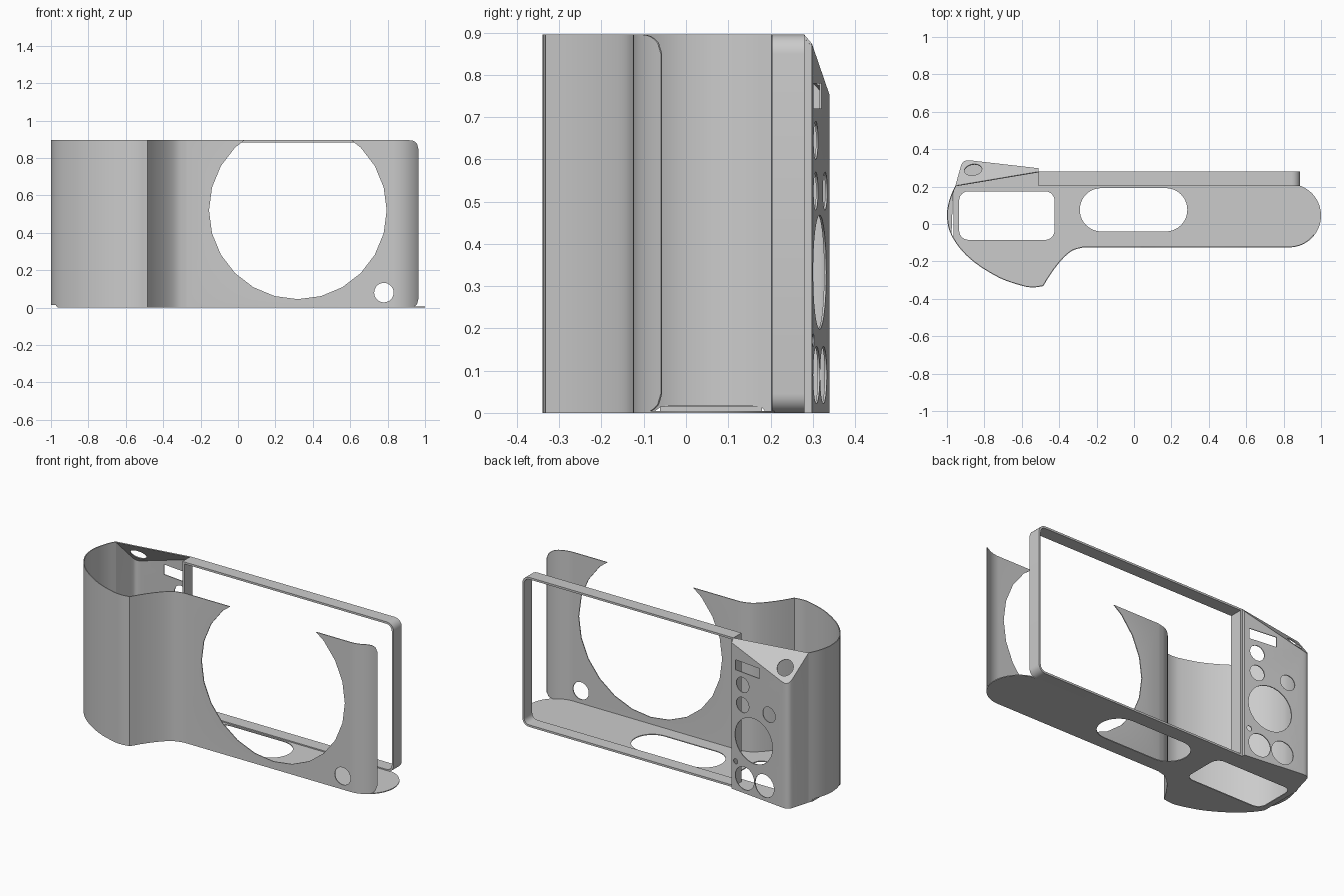
import bpy, bmesh, math
from mathutils import Vector

if "Cube" in bpy.data.objects:
    bpy.data.objects.remove(bpy.data.objects["Cube"])

H = 0.895      # body height
T = 0.005      # sheet thickness


def finish(name, bm, thick=T, cutters=()):
    mesh = bpy.data.meshes.new(name)
    bm.to_mesh(mesh)
    bm.free()
    ob = bpy.data.objects.new(name, mesh)
    bpy.context.collection.objects.link(ob)
    bpy.ops.object.select_all(action='DESELECT')
    bpy.context.view_layer.objects.active = ob
    ob.select_set(True)
    if thick:
        sol = ob.modifiers.new("thickness", 'SOLIDIFY')
        sol.thickness, sol.offset, sol.use_even_offset = thick, -1, True
        bpy.ops.object.modifier_apply(modifier=sol.name)
    for c in cutters:
        b = ob.modifiers.new("cut", 'BOOLEAN')
        b.object, b.operation, b.solver = c, 'DIFFERENCE', 'EXACT'
        bpy.ops.object.modifier_apply(modifier=b.name)
    for c in cutters:
        bpy.data.objects.remove(c)
    if thick:
        bpy.ops.object.shade_smooth_by_angle(angle=math.radians(25))
    return ob


def shell(name, low, high, closed=False, thick=T, cutters=()):
    """Sheet spanned between two rows of points."""
    bm = bmesh.new()
    a = [bm.verts.new(p) for p in low]
    b = [bm.verts.new(p) for p in high]
    n = len(a)
    for i in range(n if closed else n - 1):
        j = (i + 1) % n
        bm.faces.new((a[i], a[j], b[j], b[i]))
    return finish(name, bm, thick, cutters)


def plate(name, pts, thick=T, cutters=()):
    """Flat sheet from a counter-clockwise outline."""
    bm = bmesh.new()
    bm.faces.new([bm.verts.new(p) for p in pts])
    return finish(name, bm, thick, cutters)


def prism(pts, offset):
    """Cutter: outline pushed along the offset vector."""
    bm = bmesh.new()
    f = bm.faces.new([bm.verts.new(p) for p in pts])
    new = bmesh.ops.extrude_face_region(bm, geom=[f])["geom"]
    bmesh.ops.translate(bm, vec=offset, verts=[v for v in new if isinstance(v, bmesh.types.BMVert)])
    bmesh.ops.recalc_face_normals(bm, faces=bm.faces)
    ob = finish("cutter", bm, 0)
    ob.hide_render = True
    return ob


def arc(cx, cy, r, a0, a1, n):
    return [(cx + r * math.cos(math.radians(a0 + (a1 - a0) * i / n)),
             cy + r * math.sin(math.radians(a0 + (a1 - a0) * i / n))) for i in range(n + 1)]


def round_rect(x0, x1, y0, y1, r, n=6):
    return (arc(x1 - r, y0 + r, r, -90, 0, n) + arc(x1 - r, y1 - r, r, 0, 90, n)
            + arc(x0 + r, y1 - r, r, 90, 180, n) + arc(x0 + r, y0 + r, r, 180, 270, n))


def spline(pts, n=4):
    """Smooth curve through the points."""
    p = [Vector(q) for q in pts]
    p = [2 * p[0] - p[1]] + p + [2 * p[-1] - p[-2]]
    out = []
    for i in range(1, len(p) - 2):
        a, b, c, d = p[i - 1:i + 3]
        for k in range(n):
            t = k / n
            out.append(tuple(0.5 * (2 * b + (c - a) * t + (2 * a - 5 * b + 4 * c - d) * t * t
                                    + (3 * b - a - 3 * c + d) * t ** 3)))
    return out + [tuple(pts[-1])]


def circle_y(x, z, r, n=32, y0=-0.2, depth=0.15):
    return prism([(u, y0, v) for u, v in arc(x, z, r, 0, 360, n)[:-1]], (0, depth, 0))


# Body outline seen from above: left side, grip, finger recess, right end
side = spline([(-0.955, 0.205), (-0.978, 0.155), (-0.994, 0.1), (-1, 0.04), (-0.985, -0.04),
               (-0.935, -0.125), (-0.85, -0.208), (-0.72, -0.288), (-0.6, -0.33),
               (-0.54, -0.339), (-0.485, -0.332)])
recess = spline([(-0.485, -0.332), (-0.44, -0.26), (-0.385, -0.19), (-0.33, -0.143), (-0.27, -0.125)])
grip = side + recess[1:]
end_c = (0.83, 0.045, 0.17)

# Front skin with lens opening, lamp hole and rounded right corners
skin = grip + arc(*end_c, -90, -38, 16)
y_end, r = skin[-1][1], 0.045
low, high = [], []
for x, y in skin:
    d = max(0, y - (y_end - r)) if x > 0.8 else 0
    drop = r - math.sqrt(max(0, r * r - d * d))
    low.append((x, y, drop + (0.015 if x < -0.966 else 0)))
    high.append((x, y, H - drop))
shell("front_skin", low, high, cutters=[circle_y(0.32, 0.52, 0.475, 24), circle_y(0.78, 0.08, 0.052)])

# Bottom plate with battery door and slot openings
outline = [(max(x, -0.966), y) for x, y in grip] + arc(*end_c, -90, 70, 24)
outline += [(0.84, 0.212), (-0.91, 0.212)]
holes = [round_rect(-0.935, -0.425, -0.085, 0.175, 0.05), round_rect(-0.29, 0.285, -0.04, 0.192, 0.1155, 10)]
plate("bottom_plate", [(x, y, 0) for x, y in reversed(outline)],
      cutters=[prism([(x, y, -0.1) for x, y in h], (0, 0, 0.2)) for h in holes])

# Small step along the lower left edge
step = [p for p in side if p[0] < -0.966]
plate("side_step_ledge", [(x, y, 0.015) for x, y in reversed(step)], 0.002)
ends = [(-0.966, step[0][1]), (-0.966, step[-1][1])]
shell("side_step_wall", [(x, y, 0) for x, y in ends], [(x, y, 0.015) for x, y in ends], thick=0.003)

# Screen frame, rounded on the right only
X0, X1, r = -0.51, 0.888, 0.045
ring = [(X0, H), (X0, 0)] + arc(X1 - r, r, r, -90, 0, 6) + arc(X1 - r, H - r, r, 0, 90, 6)
shell("screen_frame", [(x, 0.28, z) for x, z in ring], [(x, 0.203, z) for x, z in ring],
      closed=True, thick=0.012)


# Control panel walls, cut at the top by a sloping plane
def slope(x, y):
    return H - 1.18 * (y - 0.205 - (x + 0.955) * 0.075 / 0.445)


panel = [(-0.51, 0.28), (-0.51, 0.298)] + spline(
    [(-0.875, 0.34), (-0.9, 0.339), (-0.918, 0.327), (-0.927, 0.305)], 3) + [(-0.955, 0.205)]
buttons = [(-0.59, 0.645, 0.045), (-0.59, 0.525, 0.045), (-0.78, 0.525, 0.045), (-0.67, 0.333, 0.135),
           (-0.605, 0.09, 0.068), (-0.748, 0.09, 0.068), (-0.54, 0.172, 0.015)]
cuts = [circle_y(x, z, r, 32, 0.24, 0.2) for x, z, r in buttons]
cuts.append(prism([(x, 0.24, z) for x, z in [(-0.54, 0.72), (-0.71, 0.72), (-0.71, 0.78), (-0.54, 0.78)]],
                  (0, 0.2, 0)))
shell("control_panel", [(x, y, 0) for x, y in panel], [(x, y, slope(x, y)) for x, y in panel], cutters=cuts)

# Sloping thumb corner with a round hole square to its surface
n = Vector((-0.199, 1.18, 1)).normalized()
u = n.orthogonal().normalized()
v = n.cross(u)
c = Vector((-0.86, 0.29, slope(-0.86, 0.29))) - n * 0.05
hole = prism([c + u * a + v * b for a, b in arc(0, 0, 0.047, 0, 360, 32)[:-1]], n * 0.1)
plate("thumb_corner", [(x, y, slope(x, y)) for x, y in panel], cutters=[hole])

# Floor under the control panel
floor = panel[1:] + [(-0.91, 0.212), (-0.51, 0.212)]
plate("panel_floor", [(x, y, 0) for x, y in reversed(floor)])
